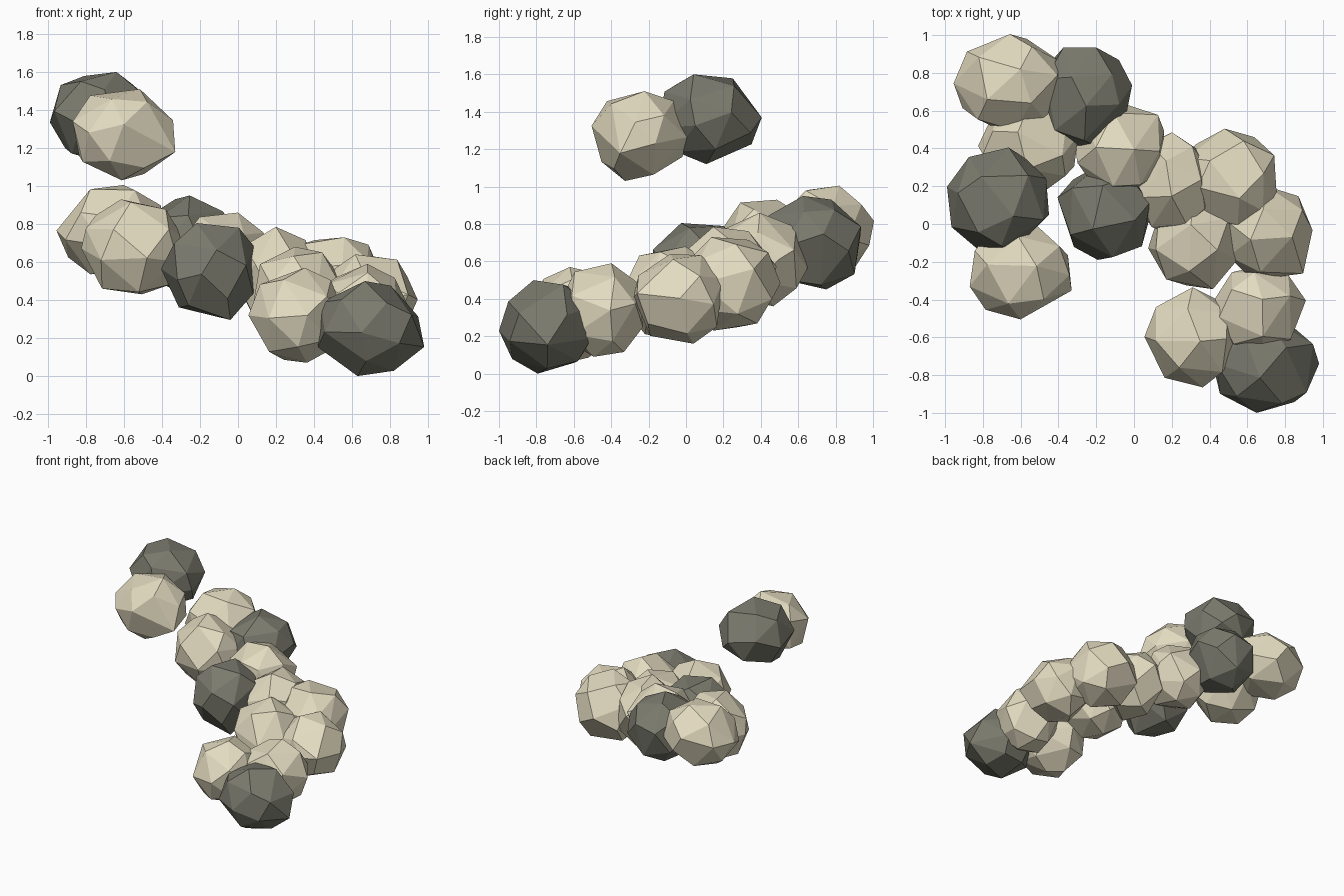
import bpy
import bmesh
import math
import random
from mathutils import Euler, Vector

default_cube = bpy.data.objects.get("Cube")
if default_cube:
    bpy.data.objects.remove(default_cube, do_unlink=True)


def make_material(name, colour):
    material = bpy.data.materials.new(name)
    material.use_nodes = True
    material.diffuse_color = colour
    shader = material.node_tree.nodes["Principled BSDF"]
    shader.inputs["Base Color"].default_value = colour
    shader.inputs["Roughness"].default_value = 1.0
    return material


PALE = make_material("pale sandstone", (0.77, 0.71, 0.53, 1))
DARK = make_material("dark grey stone", (0.195, 0.195, 0.155, 1))


def scattered_points(rng, count):
    """Evenly spread, slightly jittered points on a randomly turned sphere."""
    turn = Euler([rng.uniform(0, math.tau) for axis in range(3)]).to_matrix()
    golden_angle = math.pi * (3 - math.sqrt(5))
    points = []
    for i in range(count):
        height = 1 - (2 * i + 1) / count
        ring = math.sqrt(1 - height * height)
        angle = golden_angle * i
        point = Vector((ring * math.cos(angle), ring * math.sin(angle), height))
        jitter = Vector([rng.uniform(-0.12, 0.12) for axis in range(3)])
        points.append(turn @ (point + jitter).normalized())
    return points


def fit_to_unit_box(points):
    """Make the points reach from -1 to 1 on every axis."""
    for axis in range(3):
        values = [p[axis] for p in points]
        low, high = min(values), max(values)
        for p in points:
            p[axis] = 2 * (p[axis] - low) / (high - low) - 1


def add_stone(seed, name, material, centre, size, *corners):
    """Faceted boulder: convex hull of the given size with marked corners."""
    points = scattered_points(random.Random(seed), 22)

    # Pull the nearest point out to each marked corner
    for corner in map(Vector, corners):
        nearest = min(points, key=lambda p: (p - corner.normalized()).length)
        nearest[:] = corner
    fit_to_unit_box(points)

    bm = bmesh.new()
    for point in points:
        bm.verts.new([p * s / 2 for p, s in zip(point, size)])
    hull = bmesh.ops.convex_hull(bm, input=bm.verts[:])
    inside = [v for v in hull["geom_interior"] if isinstance(v, bmesh.types.BMVert)]
    bmesh.ops.delete(bm, geom=inside, context='VERTS')

    # Merge nearly level triangles into larger facets
    bmesh.ops.dissolve_limit(bm, angle_limit=math.radians(11),
                             verts=bm.verts[:], edges=bm.edges[:])
    bmesh.ops.recalc_face_normals(bm, faces=bm.faces[:])

    mesh = bpy.data.meshes.new(name)
    bm.to_mesh(mesh)
    bm.free()
    mesh.materials.append(material)
    stone = bpy.data.objects.new(name, mesh)
    stone.location = centre
    bpy.context.collection.objects.link(stone)


# Name, material, centre, size, most prominent corners
stones = [
    # Sloping chain, from the high back end to the low front end
    ("back_stone", PALE, (-.67, .75, .77), (.57, .51, .47), (-1, 0, 0), (0, 1, .2)),
    ("back_dark_stone", DARK, (-.27, .67, .7), (.52, .53, .5), (1, .2, .2)),
    ("upper_outer_stone", PALE, (-.56, .42, .68), (.53, .5, .5), (-1, 0, 0)),
    ("upper_inner_stone", PALE, (-.08, .41, .61), (.48, .48, .5), (.8, .7, .2)),
    ("middle_dark_stone", DARK, (-.16, .06, .55), (.49, .5, .51),
     (-1, .3, 0), (.4, -.4, -1)),
    ("middle_stone", PALE, (.2, .22, .53), (.44, .53, .51), (0, 1, .2)),
    ("side_back_stone", PALE, (.5, .25, .48), (.52, .51, .5),
     (.9, -.6, 0), (-.1, 1, 0)),
    ("side_stone", PALE, (.7, -.04, .4), (.49, .48, .48), (1, 0, 0), (.8, -.9, .1)),
    ("lower_inner_stone", PALE, (.32, -.1, .43), (.49, .49, .5), (.4, -1, 0)),
    ("lower_outer_stone", PALE, (.66, -.46, .34), (.5, .46, .5), (1, .2, 0)),
    ("front_stone", PALE, (.31, -.6, .32), (.51, .53, .5), (-1, 0, 0), (.2, -1, 0)),
    ("front_dark_stone", DARK, (.7, -.75, .25), (.56, .5, .5),
     (1, 0, -.4), (-.2, -.2, -1)),
    # Detached pair above
    ("floating_dark_stone", DARK, (-.72, .13, 1.36), (.54, .55, .48), (.2, 1, 0)),
    ("floating_stone", PALE, (-.6, -.25, 1.27), (.54, .51, .48),
     (1, -.4, -.4), (0, -.3, -1)),
]

for seed, stone in enumerate(stones):
    add_stone(seed, *stone)
